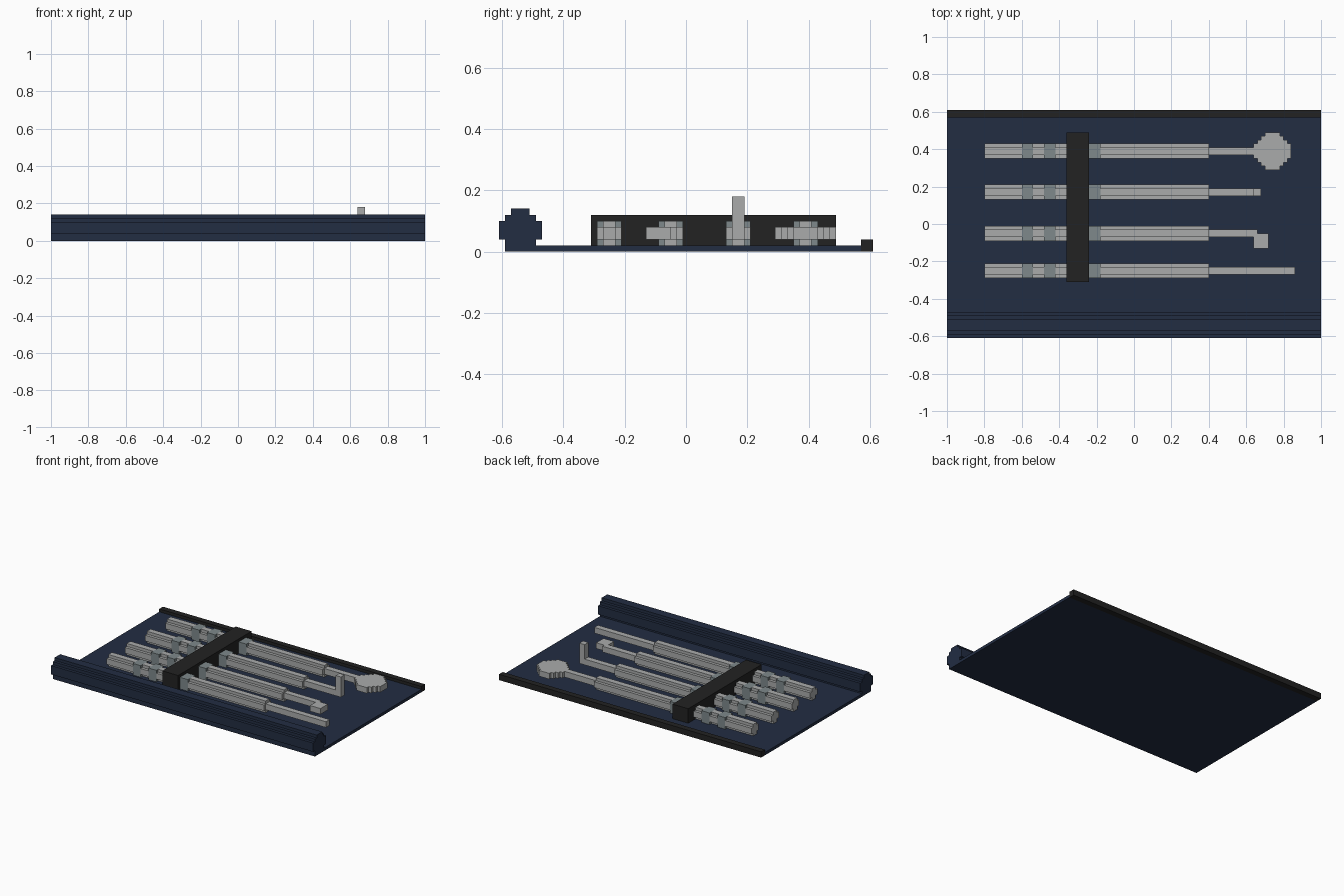
import bpy
import bmesh
from mathutils import Vector

cube = bpy.data.objects.get("Cube")
if cube:
    bpy.data.objects.remove(cube, do_unlink=True)


def material(name, rgb):
    mat = bpy.data.materials.new(name)
    mat.use_nodes = True
    mat.diffuse_color = (*rgb, 1)
    mat.node_tree.nodes["Principled BSDF"].inputs["Base Color"].default_value = (*rgb, 1)
    return mat


NAVY = material("navy_cloth", (0.016, 0.026, 0.055))
BLACK = material("black_strap", (0.016, 0.016, 0.016))
STEEL = material("light_steel", (0.40, 0.41, 0.41))
RING = material("dark_steel", (0.21, 0.25, 0.26))

STEP = 0.02  # size of one block


def extrude(name, outline, axis, start, end, mat):
    """Extrude a 2D outline along an axis: x takes (y, z), y takes (x, z), z takes (x, y)."""
    i = "xyz".index(axis)

    def point(p):
        co = list(p)
        co.insert(i, start)
        return co

    bm = bmesh.new()
    face = bm.faces.new([bm.verts.new(point(p)) for p in outline])
    result = bmesh.ops.extrude_face_region(bm, geom=[face])
    offset = Vector((0, 0, 0))
    offset[i] = end - start
    moved = [g for g in result["geom"] if isinstance(g, bmesh.types.BMVert)]
    bmesh.ops.translate(bm, verts=moved, vec=offset)
    bmesh.ops.recalc_face_normals(bm, faces=bm.faces)
    mesh = bpy.data.meshes.new(name)
    bm.to_mesh(mesh)
    bm.free()
    mesh.materials.append(mat)
    obj = bpy.data.objects.new(name, mesh)
    bpy.context.collection.objects.link(obj)
    return obj


def box(name, x, y, z, mat):
    outline = [(y[0], z[0]), (y[1], z[0]), (y[1], z[1]), (y[0], z[1])]
    return extrude(name, outline, "x", x[0], x[1], mat)


def stepped(centre, bottom, half_widths):
    """Mirrored blocky outline, one half width (in blocks) per row, bottom to top."""
    side = []
    for row, width in enumerate(half_widths):
        low = bottom + row * STEP
        if side and side[-1][0] == width * STEP:
            side[-1] = (width * STEP, low + STEP)
        else:
            side += [(width * STEP, low), (width * STEP, low + STEP)]
    return ([(centre + w, h) for w, h in side]
            + [(centre - w, h) for w, h in reversed(side)])


# Cloth mat, rolled front edge and dark rear trim
box("mat", (-1, 1), (-0.59, 0.57), (0, 0.02), NAVY)
roll = stepped(-0.54, 0.02, [2.5, 3.5, 3.5, 3.5, 2.5, 1.5])
extrude("rolled_edge", roll, "x", -1, 1, NAVY)
box("rear_trim", (-1, 1), (0.57, 0.61), (0, 0.04), BLACK)

# Strap across the tools
box("strap", (-0.36, -0.24), (-0.31, 0.49), (0.02, 0.12), BLACK)

# Four handles with grip rings
tools = {"straight_pick": -0.25, "hook": -0.05, "bent_pick": 0.17, "mirror": 0.39}
rings = [-0.60, -0.48, -0.24]
for tool, y in tools.items():
    outline = stepped(y, 0.02, [1, 2, 2, 1])
    start = -0.8
    for n, x in enumerate(rings + [0.4]):
        extrude(f"{tool}_handle_{n + 1}", outline, "x", start, x, STEEL)
        start = x + 0.06
        if n < len(rings):
            box(f"{tool}_ring_{n + 1}", (x, start), (y - 0.04, y + 0.04), (0.02, 0.10), RING)

# Straight pick shaft
box("straight_pick_shaft", (0.4, 0.86), (-0.27, -0.23), (0.04, 0.08), STEEL)

# Shaft with a sideways hook
hook = [(0.4, -0.07), (0.64, -0.07), (0.64, -0.13), (0.72, -0.13),
        (0.72, -0.05), (0.66, -0.05), (0.66, -0.03), (0.4, -0.03)]
extrude("hook_shaft", hook, "z", 0.04, 0.08, STEEL)

# Shaft with an upright tip
bent = [(0.4, 0.04), (0.68, 0.04), (0.68, 0.18), (0.64, 0.18), (0.64, 0.08), (0.4, 0.08)]
extrude("bent_pick_shaft", bent, "y", 0.15, 0.19, STEEL)

# Shaft with a round head
box("mirror_shaft", (0.4, 0.64), (0.37, 0.41), (0.04, 0.08), STEEL)
disc = stepped(0.74, 0.29, [2, 3, 4, 5, 5, 5, 5, 4, 3, 2])
extrude("mirror_head", disc, "z", 0.04, 0.08, STEEL)
